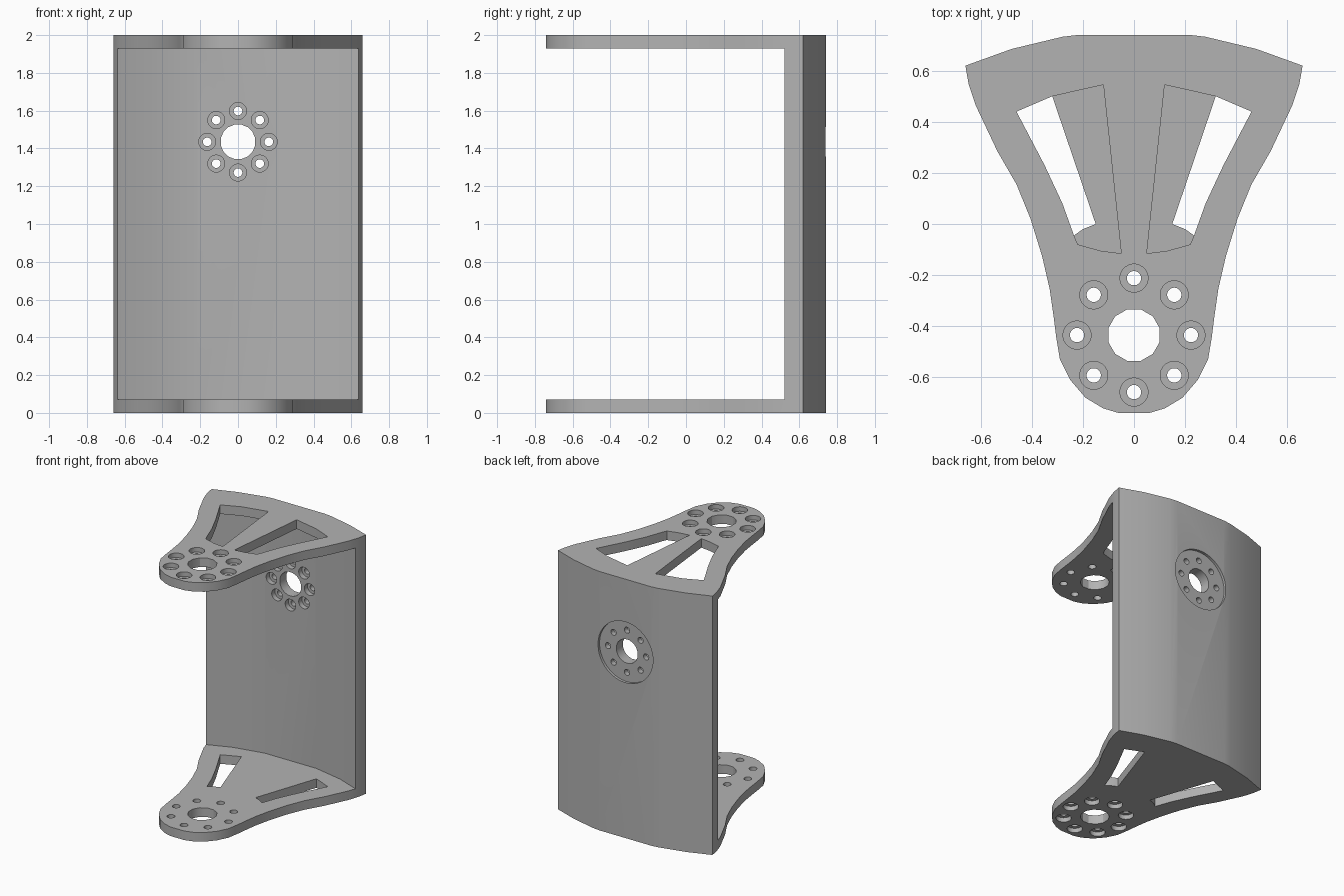
import bpy, bmesh, math
from mathutils import Matrix, Vector

if "Cube" in bpy.data.objects:
    bpy.data.objects.remove(bpy.data.objects["Cube"], do_unlink=True)

HEIGHT, PLATE = 2.0, 0.07
NOSE_Y = -0.435          # centre of the bolt circle on both flanges
WALL_Z = 1.435           # centre of the bolt circle on the wall

grey = bpy.data.materials.new("bracket grey")
grey.use_nodes = True
grey.diffuse_color = (0.45, 0.45, 0.45, 1)
grey.node_tree.nodes["Principled BSDF"].inputs["Base Color"].default_value = grey.diffuse_color


def finish(bm, name):
    bmesh.ops.recalc_face_normals(bm, faces=bm.faces)
    mesh = bpy.data.meshes.new(name)
    bm.to_mesh(mesh)
    bm.free()
    mesh.materials.append(grey)
    obj = bpy.data.objects.new(name, mesh)
    bpy.context.collection.objects.link(obj)
    return obj


def mirrored(half):
    return half + [(-x, y) for x, y in reversed(half)]


def prisms(name, outlines, z0, z1):
    """Extrude one or more closed outlines between two heights."""
    bm = bmesh.new()
    for outline in outlines:
        face = bm.faces.new([bm.verts.new((x, y, z0)) for x, y in outline])
        top = bmesh.ops.extrude_face_region(bm, geom=[face])["geom"]
        verts = [g for g in top if isinstance(g, bmesh.types.BMVert)]
        bmesh.ops.translate(bm, verts=verts, vec=(0, 0, z1 - z0))
    return finish(bm, name)


def drill(name, centre, radius, length, axis="Z", ring=0, sides=24):
    """One cylinder, or eight on a ring, centred on a point."""
    bm = bmesh.new()
    turn = Matrix.Rotation(math.pi / 2, 4, "X") if axis == "Y" else Matrix()
    for i in range(8 if ring else 1):
        a = i * math.pi / 4
        place = Matrix.Translation((ring * math.cos(a), ring * math.sin(a), 0))
        spin = Matrix.Rotation(math.pi / sides, 4, "Z")
        bmesh.ops.create_cone(bm, cap_ends=True, segments=sides, radius1=radius,
                              radius2=radius, depth=length,
                              matrix=Matrix.Translation(Vector(centre)) @ turn @ place @ spin)
    return finish(bm, name)


def cut(body, cutter):
    cutter.hide_render = True
    mod = body.modifiers.new(cutter.name, "BOOLEAN")
    mod.operation, mod.solver, mod.object = "DIFFERENCE", "EXACT", cutter
    bpy.ops.object.select_all(action="DESELECT")
    bpy.context.view_layer.objects.active = body
    body.select_set(True)
    bpy.ops.object.modifier_apply(modifier=mod.name)
    bpy.data.objects.remove(cutter, do_unlink=True)


# Body: fan outline with a rounded nose and a gently curved back
side = [(0.06, -0.74), (0.12, -0.722), (0.19, -0.68), (0.25, -0.61), (0.29, -0.53),
        (0.305, -0.44), (0.315, -0.36), (0.33, -0.255), (0.36, -0.125), (0.405, 0.02),
        (0.46, 0.155), (0.535, 0.285), (0.62, 0.465), (0.648, 0.55), (0.66, 0.62),
        (0.48, 0.685), (0.28, 0.733), (0.22, 0.74)]
body = prisms("u_bracket", [mirrored(side)], 0, HEIGHT)

# Open space between the flanges, leaving the curved wall
gap = [(1, -1), (1, 0.515), (0.64, 0.52), (0.46, 0.59), (0.22, 0.64)]
cut(body, prisms("gap", [mirrored(gap)], PLATE, HEIGHT - PLATE))

# Window pairs: wide in the top flange, narrow in the bottom one
outer = [(0.46, 0.44), (0.35, 0.23), (0.28, 0.08), (0.235, -0.045)]
wide = [(0.12, 0.545), (0.32, 0.50)] + outer + [(0.22, -0.08), (0.13, -0.105), (0.05, -0.115)]
narrow = [(0.32, 0.50)] + outer + [(0.20, -0.02), (0.15, 0.0)]
for name, shape, z in (("top_windows", wide, HEIGHT), ("bottom_windows", narrow, 0)):
    pair = [shape, [(-x, y) for x, y in shape]]
    cut(body, prisms(name, pair, z - 0.1, z + 0.1))

# Flange bolt circles, counterbored from the outside
for z in (0, HEIGHT):
    hub = (0, NOSE_Y, z)
    cut(body, drill("hub_hole", hub, 0.104, 0.3, sides=12))
    cut(body, drill("bolt_holes", hub, 0.028, 0.3, ring=0.223))
    cut(body, drill("counterbores", hub, 0.055, 0.07, ring=0.223))

# Wall bolt circle: shallow round seat behind, counterbores in front
cut(body, drill("round_seat", (0, 0.82, WALL_Z), 0.235, 0.2, "Y", sides=48))
cut(body, drill("wall_hole", (0, 0.68, WALL_Z), 0.093, 0.4, "Y", sides=16))
cut(body, drill("wall_bolt_holes", (0, 0.68, WALL_Z), 0.023, 0.4, "Y", ring=0.163))
cut(body, drill("wall_counterbores", (0, 0.58, WALL_Z), 0.045, 0.2, "Y", ring=0.163))

bpy.ops.object.shade_smooth_by_angle(angle=math.radians(30))
